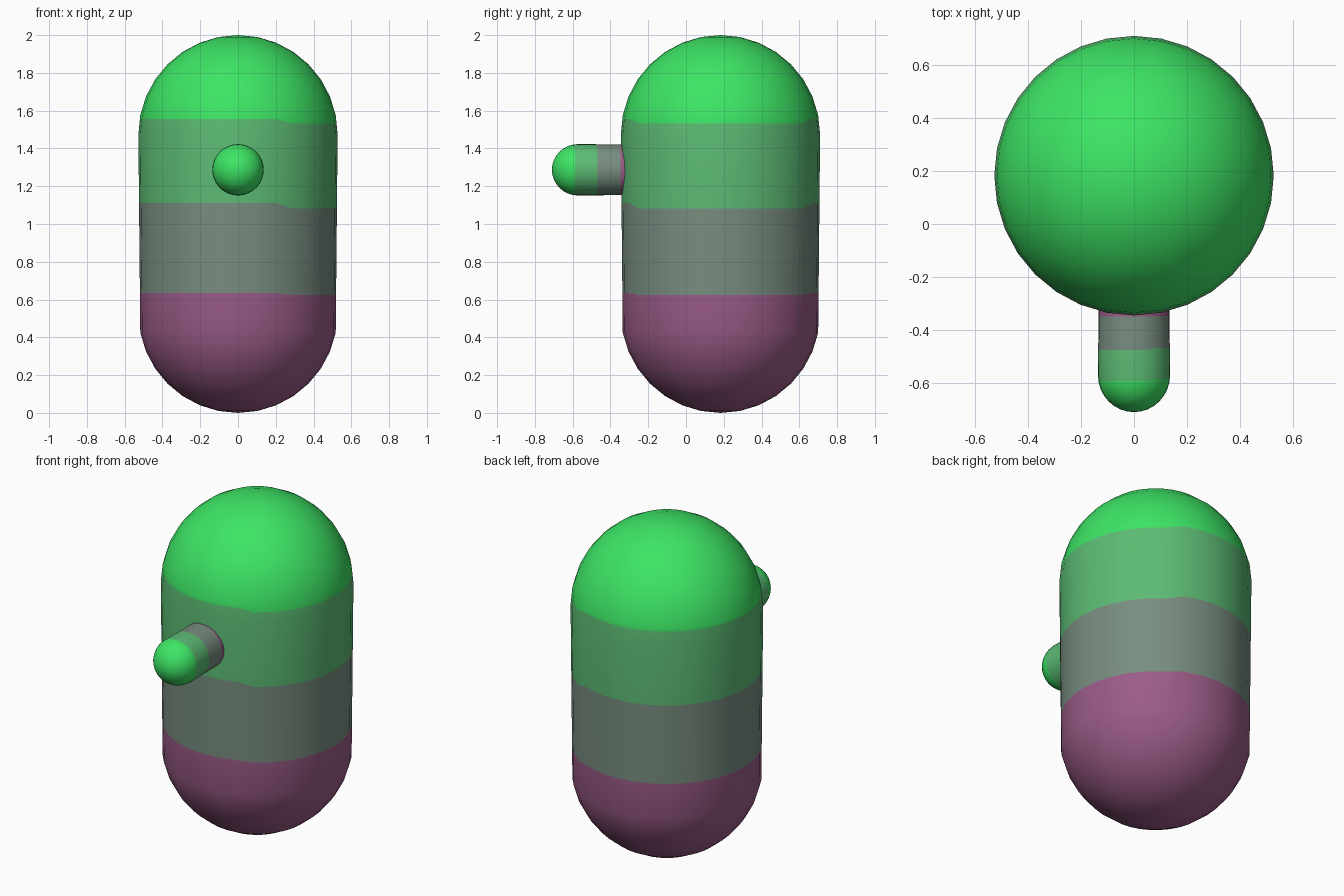
import bpy, bmesh, math
from mathutils import Matrix

if "Cube" in bpy.data.objects:
    bpy.data.objects.remove(bpy.data.objects["Cube"])

R, SEG, HEIGHT = 0.5275, 32, 2.0
STEP = math.pi / 16


def material(name, rgb):
    m = bpy.data.materials.new(name)
    lin = [((c / 255 + 0.055) / 1.055) ** 2.4 for c in rgb]
    m.diffuse_color = (*lin, 1)
    m.use_nodes = True
    m.node_tree.nodes["Principled BSDF"].inputs["Base Color"].default_value = m.diffuse_color
    return m


MATS = [material("purple", (155, 92, 136)), material("grey green", (120, 141, 128)),
        material("mid green", (92, 187, 116)), material("bright green", (61, 229, 101))]

# capsule profile (radius, height) from bottom to top, poles excluded
PROFILE = [(R * math.cos(k * STEP), R + R * math.sin(k * STEP)) for k in range(-7, 0)]
PROFILE += [(R * math.cos(k * STEP), HEIGHT - R + R * math.sin(k * STEP)) for k in range(0, 8)]
# colour borders: (height on most sides, height on the +x side)
BORDERS = [(0.635, 0.624), (1.11, 1.083), (1.555, 1.533)]


def radius_at(z):
    for (r0, z0), (r1, z1) in zip(PROFILE, PROFILE[1:]):
        if z0 <= z <= z1:
            return r0 + (r1 - r0) * (z - z0) / (z1 - z0)
    return 0


def capsule(name, matrix):
    bm = bmesh.new()
    levels = [(z, z, None) for r, z in PROFILE] + [(a, b, i) for i, (a, b) in enumerate(BORDERS)]
    levels.sort(key=lambda l: l[0])
    rings = []
    for high, low, border in levels:
        ring = []
        for s in range(SEG):
            a = 2 * math.pi * s / SEG
            z = low if math.cos(a) > 0.47 else high
            r = radius_at(z)
            ring.append(bm.verts.new((r * math.cos(a), r * math.sin(a), z)))
        rings.append(ring)
    # skin the rings, changing colour at each border
    colour = 0
    bottom = bm.verts.new((0, 0, 0))
    top = bm.verts.new((0, 0, HEIGHT))
    for i, ring in enumerate(rings):
        if levels[i][2] is not None:
            colour = levels[i][2] + 1
        for s in range(SEG):
            t = (s + 1) % SEG
            if i == 0:
                bm.faces.new((bottom, ring[t], ring[s]))
            if i + 1 < len(rings):
                up = rings[i + 1]
                f = bm.faces.new((ring[s], ring[t], up[t], up[s]))
            else:
                f = bm.faces.new((ring[s], ring[t], top))
            f.material_index = colour
    for f in bm.faces:
        f.smooth = True
    bm.transform(matrix)
    bmesh.ops.recalc_face_normals(bm, faces=bm.faces)
    mesh = bpy.data.meshes.new(name)
    bm.to_mesh(mesh)
    bm.free()
    for m in MATS:
        mesh.materials.append(m)
    obj = bpy.data.objects.new(name, mesh)
    bpy.context.collection.objects.link(obj)
    return obj


# upright body
capsule("body", Matrix.Translation((0, 0.1825, 0)))

# small horizontal capsule pointing forward
W, L = 0.258, 0.264
capsule("front_nub", Matrix.Translation((0, -0.71 + HEIGHT * L, 1.287))
        @ Matrix.Rotation(math.pi / 2, 4, 'X') @ Matrix.Diagonal((W, W, L, 1)))
